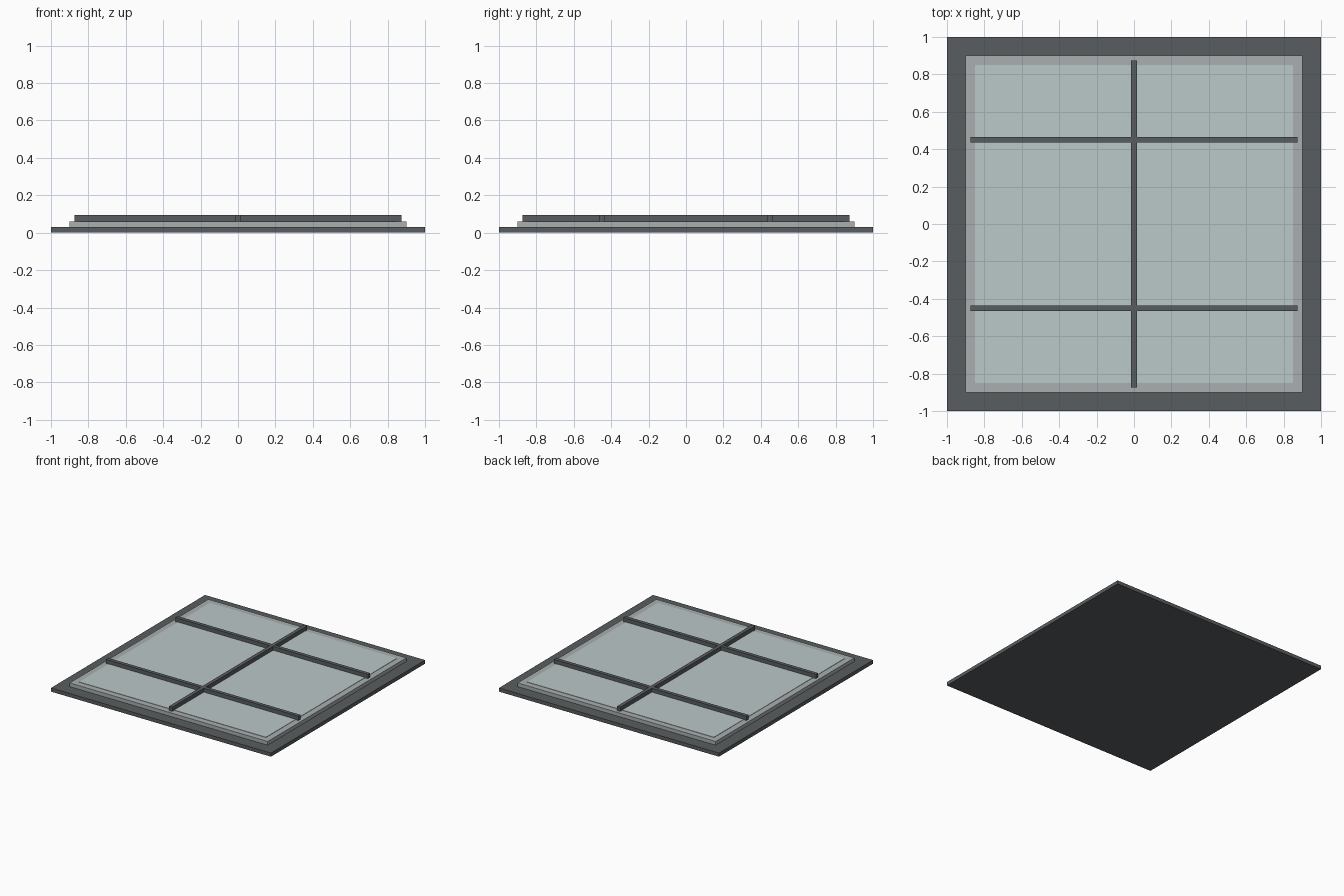
import bpy

if "Cube" in bpy.data.objects:
    bpy.data.objects.remove(bpy.data.objects["Cube"])


def material(name, color):
    m = bpy.data.materials.new(name)
    m.diffuse_color = color
    m.use_nodes = True
    m.node_tree.nodes["Principled BSDF"].inputs["Base Color"].default_value = m.diffuse_color
    return m


DARK = material("dark_metal", (0.10, 0.11, 0.115, 1))
GREY = material("frame_grey", (0.40, 0.43, 0.43, 1))
GLASS = material("pale_glass", (0.50, 0.58, 0.58, 1))


def box(name, x, y, z0, z1, sx, sy, mat):
    bpy.ops.mesh.primitive_cube_add(size=1, location=(x, y, (z0 + z1) / 2))
    ob = bpy.context.object
    ob.name = name
    ob.scale = (sx, sy, z1 - z0)
    bpy.ops.object.transform_apply(location=False, rotation=False, scale=True)
    ob.data.materials.append(mat)
    return ob


# Stepped base and inner frame
box("base_plate", 0, 0, 0, 0.03, 2, 2, DARK)
box("inner_frame", 0, 0, 0.03, 0.06, 1.8, 1.8, GREY)

# Pane, slightly proud of the frame
box("glass_pane", 0, 0, 0.05, 0.063, 1.7, 1.7, GLASS)

# Glazing bars
box("long_bar", 0, 0, 0.06, 0.095, 0.03, 1.75, DARK)
for side, y in (("front", -0.45), ("back", 0.45)):
    box(f"{side}_cross_bar", 0, y, 0.06, 0.0945, 1.75, 0.03, DARK)
